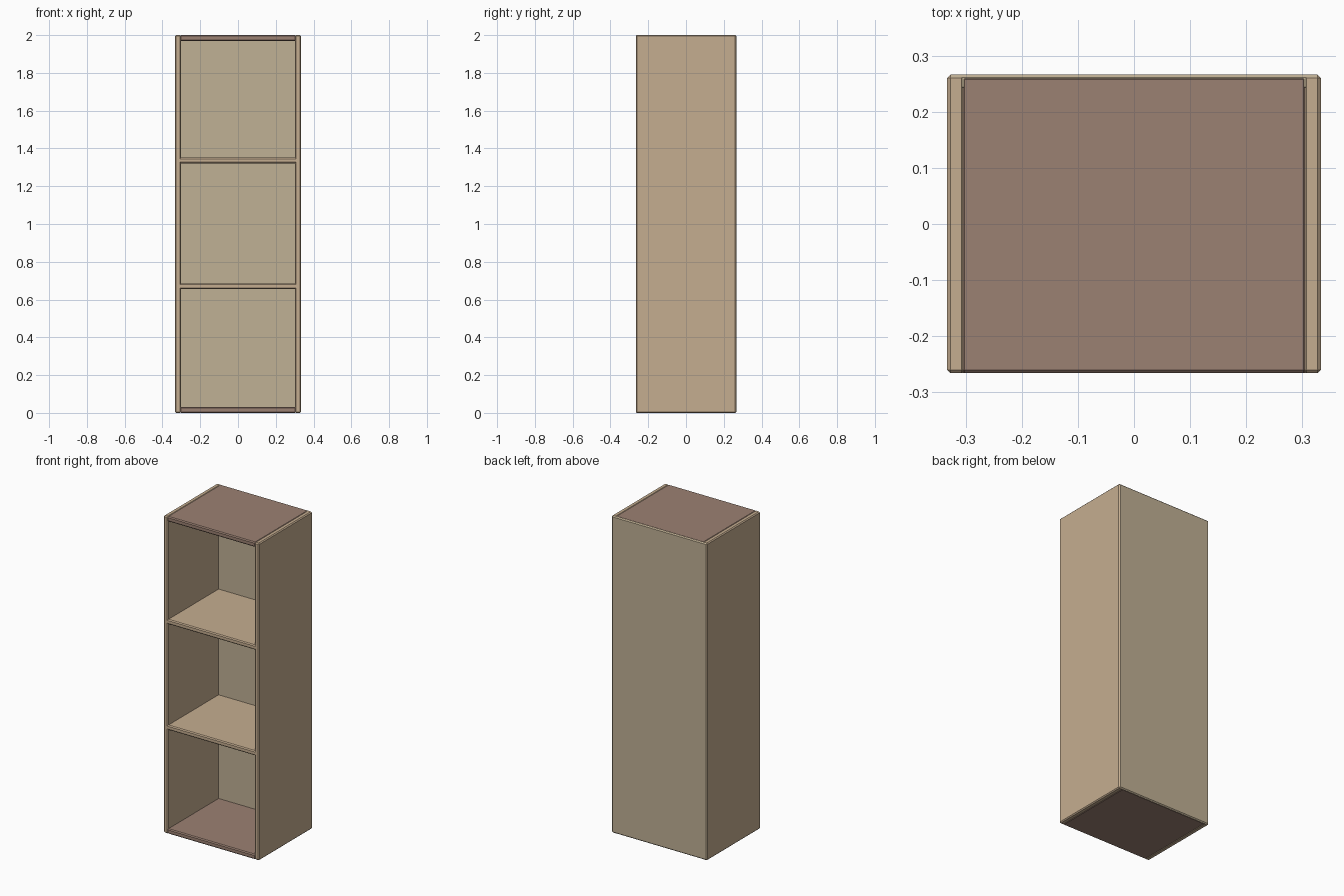
import bpy

if "Cube" in bpy.data.objects:
    bpy.data.objects.remove(bpy.data.objects["Cube"])

W, D, H = 0.333, 0.266, 2.0     # half width, half depth, height
T, C = 0.031, 0.006             # board thickness, chamfer


def material(name, rgb):
    m = bpy.data.materials.new(name)
    m.diffuse_color = (*rgb, 1)
    m.use_nodes = True
    m.node_tree.nodes["Principled BSDF"].inputs["Base Color"].default_value = m.diffuse_color
    return m


oak = material("light_wood", (0.56, 0.42, 0.28))
walnut = material("brown_wood", (0.33, 0.22, 0.17))
backing = material("back_wood", (0.53, 0.44, 0.30))


def board(name, lo, hi, mat):
    """Chamfered board spanning two opposite corners."""
    bpy.ops.mesh.primitive_cube_add(
        size=1, location=[(a + b) / 2 for a, b in zip(lo, hi)])
    o = bpy.context.object
    o.name = name
    o.scale = [b - a for a, b in zip(lo, hi)]
    bpy.ops.object.transform_apply(location=False, rotation=False, scale=True)
    bev = o.modifiers.new("chamfer", 'BEVEL')
    bev.width = C
    bev.segments = 1
    o.data.materials.append(mat)
    return o


# Side panels
for name, s in (("left_side", -1), ("right_side", 1)):
    a, b = sorted((s * W, s * (W - T)))
    board(name, (a, -D, 0), (b, D, H), oak)

# Top and bottom panels fitted between the sides
inner = W - T + C
board("top_panel", (-inner, -D, H - T), (inner, D - 0.002, H), walnut)
board("bottom_panel", (-inner, -D, 0), (inner, D - 0.002, T), walnut)

# Two shelves
for i in (1, 2):
    z = i * H / 3 + 0.003
    board(f"shelf_{i}", (-W + 0.001, -D, z - 0.015), (W - 0.001, D - 0.002, z + 0.015), oak)

# Back panel
board("back_panel", (-W + 0.001, D - 0.028, 0.001), (W - 0.001, D + 0.001, H - 0.001), backing)
